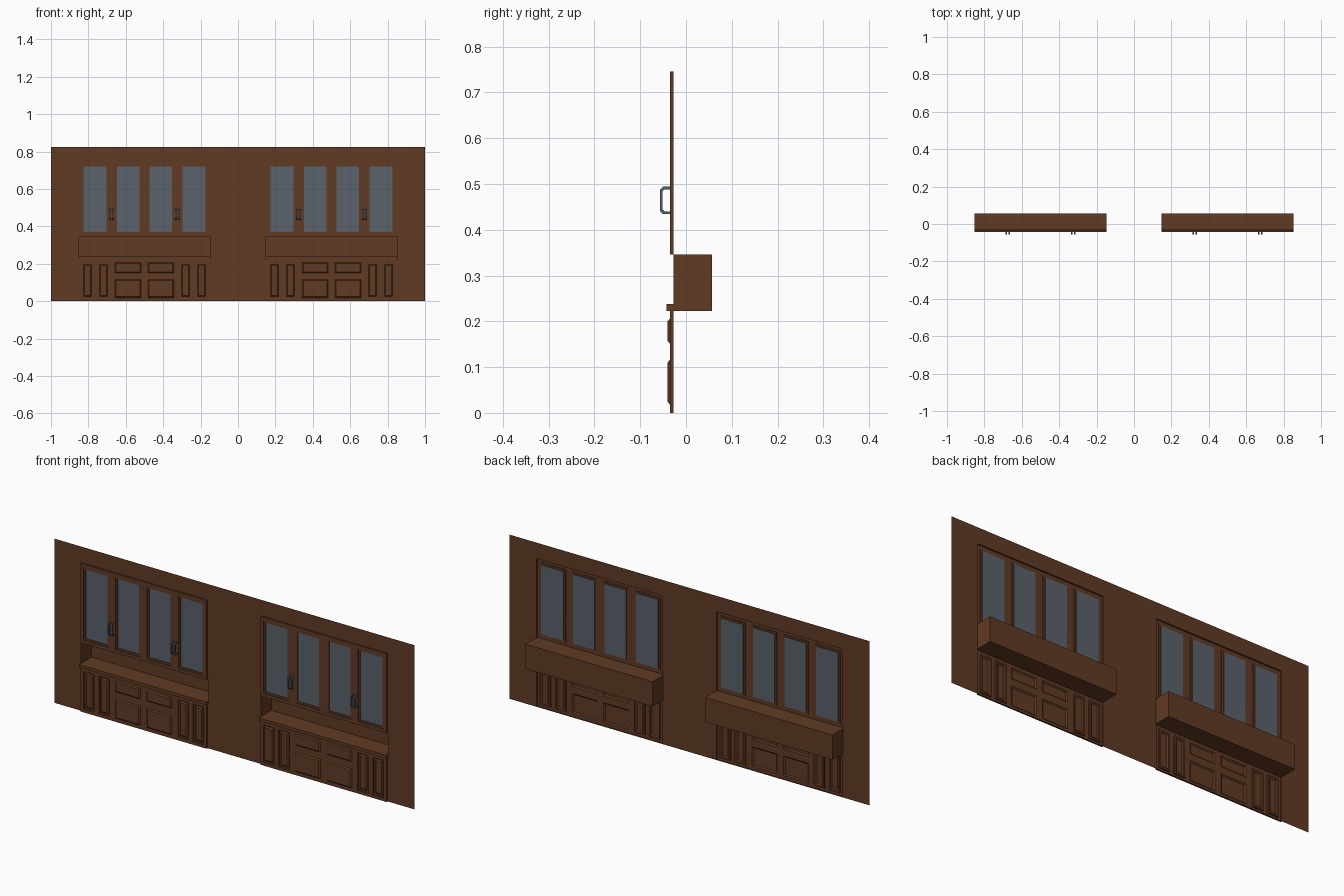
import bpy
import bmesh

cube = bpy.data.objects.get("Cube")
if cube:
    bpy.data.objects.remove(cube, do_unlink=True)


def make_material(name, rgb):
    mat = bpy.data.materials.new(name)
    mat.use_nodes = True
    color = (*rgb, 1)
    mat.diffuse_color = color
    mat.node_tree.nodes["Principled BSDF"].inputs["Base Color"].default_value = color
    return mat


WOOD = make_material("brown wood", (0.117, 0.043, 0.017))
GLASS = make_material("blue grey glass", (0.100, 0.122, 0.147))

WALL_Y = -0.027      # plane of the wall sheet
FACE_Y = -0.035      # front of the cabinet boards
HALF = 0.35          # half width of one cabinet
COUNTER_HALF = 0.354


def finish(bm, name, *materials):
    mesh = bpy.data.meshes.new(name)
    bmesh.ops.remove_doubles(bm, verts=bm.verts, dist=1e-5)
    bm.to_mesh(mesh)
    bm.free()
    for mat in materials:
        mesh.materials.append(mat)
    obj = bpy.data.objects.new(name, mesh)
    bpy.context.collection.objects.link(obj)
    return obj


def ring(bm, rect, y, margin=0):
    x0, x1, z0, z1 = rect
    m = margin
    corners = ((x0 + m, z0 + m), (x1 - m, z0 + m), (x1 - m, z1 - m), (x0 + m, z1 - m))
    return [bm.verts.new((x, y, z)) for x, z in corners]


def bridge(bm, a, b):
    for i in range(4):
        j = (i + 1) % 4
        bm.faces.new((a[i], a[j], b[j], b[i]))


def sheet(bm, rect, y, holes):
    """Flat upright sheet with rectangular openings."""
    xs = sorted({round(x, 4) for r in [rect, *holes] for x in r[:2]})
    zs = sorted({round(z, 4) for r in [rect, *holes] for z in r[2:]})
    for x0, x1 in zip(xs, xs[1:]):
        for z0, z1 in zip(zs, zs[1:]):
            cx, cz = (x0 + x1) / 2, (z0 + z1) / 2
            if not any(h[0] < cx < h[1] and h[2] < cz < h[3] for h in holes):
                bm.faces.new(ring(bm, (x0, x1, z0, z1), y))


def relief(bm, rect, steps, material=0):
    """Panel of nested frames; each step is (margin, y)."""
    loops = [ring(bm, rect, FACE_Y)]
    for margin, y in steps:
        loops.append(ring(bm, rect, y, margin))
        bridge(bm, loops[-2], loops[-1])
    bm.faces.new(loops[-1]).material_index = material


def board(name, rect, panels):
    """Shallow cabinet front, hollow behind, filled with relief panels."""
    bm = bmesh.new()
    bridge(bm, ring(bm, rect, WALL_Y), ring(bm, rect, FACE_Y))
    sheet(bm, rect, FACE_Y, [p[0] for p in panels])
    for panel in panels:
        relief(bm, *panel)
    return finish(bm, name, WOOD, GLASS)


def mirrored(cx, spans):
    for a, b in spans:
        yield cx + a, cx + b
        yield cx - b, cx - a


# Panel profiles: sunk glass, grooved door, raised drawer front
GLASS_STEPS = [(0, -0.032), (0.009, -0.032), (0.009, -0.028)]
DOOR_STEPS = [(0, -0.028), (0.008, -0.028), (0.014, -0.033)]
DRAWER_STEPS = [(0.006, -0.040)]


def handle(name, cx):
    """Pull handle with chamfered corners."""
    outer = [(FACE_Y, 0.434), (-0.050, 0.434), (-0.057, 0.441)]
    inner = [(FACE_Y, 0.440), (-0.047, 0.440), (-0.051, 0.444)]
    mid = 0.464
    outer += [(y, 2 * mid - z) for y, z in reversed(outer)]
    inner += [(y, 2 * mid - z) for y, z in reversed(inner)]
    bm = bmesh.new()
    a = [bm.verts.new((cx - 0.004, y, z)) for y, z in outer]
    b = [bm.verts.new((cx - 0.004, y, z)) for y, z in inner]
    faces = [bm.faces.new((a[i], a[i + 1], b[i + 1], b[i])) for i in range(len(a) - 1)]
    grown = bmesh.ops.extrude_face_region(bm, geom=faces, use_keep_orig=True)["geom"]
    moved = [v for v in grown if isinstance(v, bmesh.types.BMVert)]
    bmesh.ops.translate(bm, verts=moved, vec=(0.008, 0, 0))
    bmesh.ops.recalc_face_normals(bm, faces=bm.faces)
    return finish(bm, name, GLASS)


wall_holes = []
for side, cx in (("right", -0.5), ("left", 0.5)):
    left, right = cx - HALF, cx + HALF
    niche = (cx - COUNTER_HALF, cx + COUNTER_HALF, 0.222, 0.346)
    upper = (left, right, 0.346, 0.745)
    lower = (left, right, 0, 0.222)
    wall_holes += [niche, upper, lower]

    # Glazed upper doors
    doors = mirrored(cx, [(0.018, 0.157), (0.193, 0.334)])
    board(f"{side}_glazed_cabinet", upper,
          [((a, b, 0.362, 0.728), GLASS_STEPS, 1) for a, b in doors])

    # Base cabinet with narrow doors and drawer fronts
    panels = [((a, b, 0.016, 0.205), DOOR_STEPS)
              for a, b in mirrored(cx, [(0.190, 0.249), (0.275, 0.334)])]
    for a, b in mirrored(cx, [(0.018, 0.157)]):
        panels += [((a, b, z0, z1), DRAWER_STEPS)
                   for z0, z1 in ((0.018, 0.116), (0.151, 0.206))]
    board(f"{side}_base_cabinet", lower, panels)

    # Serving niche, open towards the front
    bm = bmesh.new()
    front, back = ring(bm, niche, WALL_Y), ring(bm, niche, 0.057)
    bridge(bm, front, back)
    bm.faces.new(back)
    finish(bm, f"{side}_niche", WOOD)

    # Counter slab: niche floor with a projecting lip
    bm = bmesh.new()
    bmesh.ops.create_cube(bm, size=1)
    for v in bm.verts:
        v.co = (cx + v.co.x * 2 * (COUNTER_HALF - 0.001),
                -0.043 if v.co.y < 0 else 0.056,
                0.2225 if v.co.z < 0 else 0.238)
    finish(bm, f"{side}_counter", WOOD)

    # Paired handles
    for pair in (-1, 1):
        for n, offset in enumerate((-0.009, 0.009)):
            handle(f"{side}_handle_{'inner' if pair * cx < 0 else 'outer'}_{n + 1}",
                   cx + pair * 0.175 + offset)

# Wall sheet with openings for both cabinets
bm = bmesh.new()
sheet(bm, (-1, 1, 0, 0.825), WALL_Y, wall_holes)
finish(bm, "wall", WOOD)
